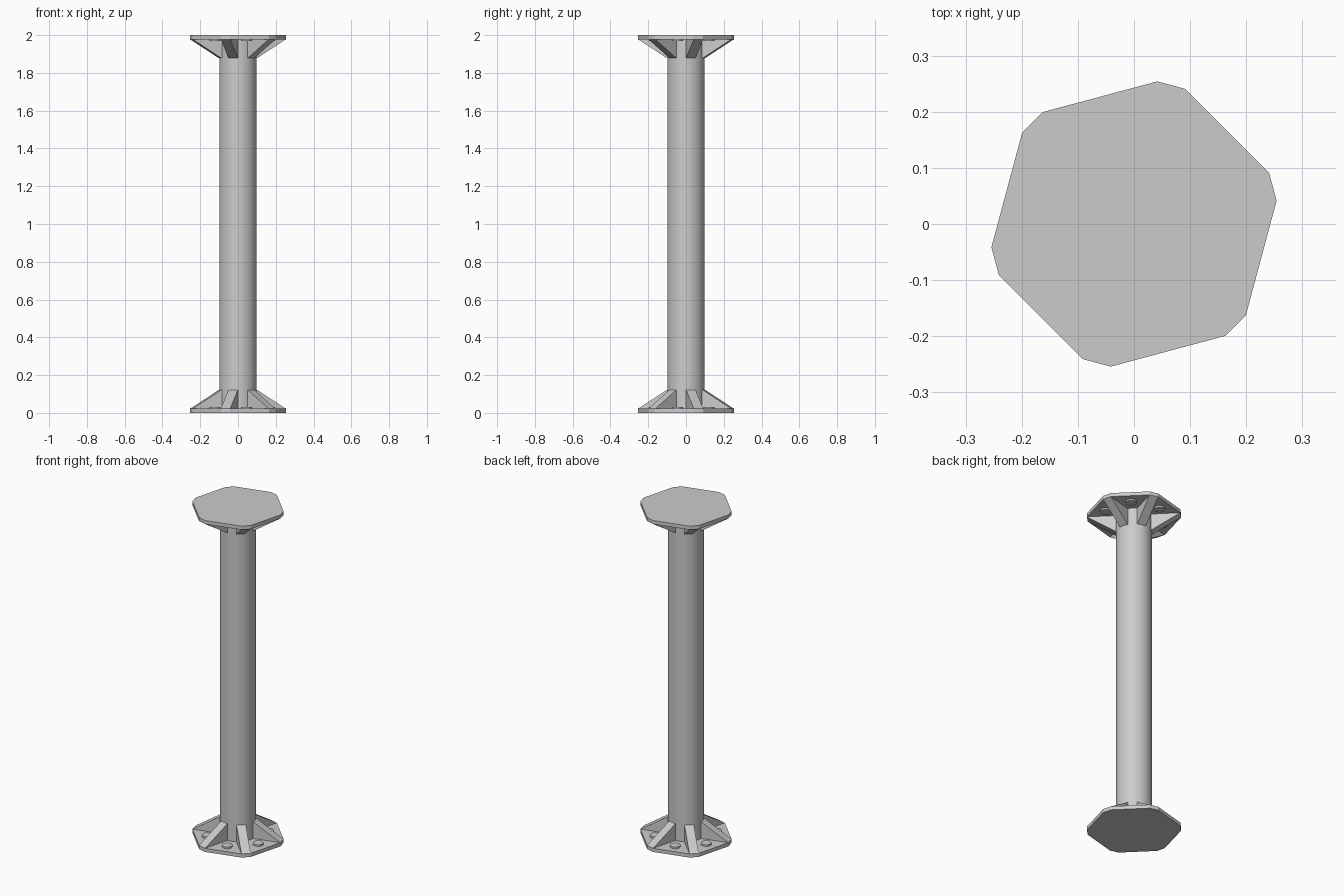
import bpy, bmesh
from math import radians, sin, cos
from mathutils import Matrix

if "Cube" in bpy.data.objects:
    bpy.data.objects.remove(bpy.data.objects["Cube"])

COL_R = 0.099      # column radius
PLATE_T = 0.022    # end plate thickness
CORNER_R = 0.2575  # plate corner radius
HALF_W = 0.0257    # half width of ribs and of the short plate edges
EDGE_R = (CORNER_R**2 - HALF_W**2) ** 0.5
RIB_TOP = 0.122
RIB_ANGLES = [15 + 60 * k for k in range(6)]


def prism(name, points, offset):
    """Extrude a closed 3D outline along an offset vector."""
    bm = bmesh.new()
    face = bm.faces.new([bm.verts.new(p) for p in points])
    ext = bmesh.ops.extrude_face_region(bm, geom=[face])
    verts = [v for v in ext["geom"] if isinstance(v, bmesh.types.BMVert)]
    bmesh.ops.translate(bm, vec=offset, verts=verts)
    bmesh.ops.recalc_face_normals(bm, faces=bm.faces)
    mesh = bpy.data.meshes.new(name)
    bm.to_mesh(mesh)
    bm.free()
    obj = bpy.data.objects.new(name, mesh)
    bpy.context.collection.objects.link(obj)
    return obj


def cylinder(name, radius, z0, z1, x=0, y=0, sides=32):
    bpy.ops.mesh.primitive_cylinder_add(vertices=sides, radius=radius, depth=z1 - z0,
                                        location=(x, y, (z0 + z1) / 2))
    obj = bpy.context.object
    obj.name = name
    bpy.ops.object.shade_smooth_by_angle(angle=radians(35))
    return obj


def place(obj, angle, top):
    """Turn a part around the column; mirror it to the top end if asked."""
    m = Matrix.Rotation(radians(angle), 4, 'Z')
    if top:
        m = Matrix.Translation((0, 0, 2)) @ Matrix.Diagonal((1, 1, -1, 1)) @ m
    obj.data.transform(m)
    if top:
        obj.data.flip_normals()


# Round column
cylinder("column", COL_R, PLATE_T / 2, 2 - PLATE_T / 2, sides=48)

for end, top in (("bottom", False), ("top", True)):
    # Hexagonal end plate with cut corners
    outline = []
    for a in RIB_ANGLES:
        c, s = cos(radians(a)), sin(radians(a))
        for w in (-HALF_W, HALF_W):
            outline.append((EDGE_R * c - w * s, EDGE_R * s + w * c, 0))
    place(prism(end + "_plate", outline, (0, 0, PLATE_T)), 0, top)

    for i, a in enumerate(RIB_ANGLES):
        # Sloped stiffening rib running out to each short edge
        side = [(COL_R - 0.02, -HALF_W, PLATE_T), (EDGE_R, -HALF_W, PLATE_T),
                (COL_R - 0.001, -HALF_W, RIB_TOP), (COL_R - 0.02, -HALF_W, RIB_TOP)]
        place(prism(f"{end}_rib_{i + 1}", side, (0, 2 * HALF_W, 0)), a, top)

        # Flat bolt head between the ribs
        b = radians(a + 30)
        z0, z1 = PLATE_T - 0.004, PLATE_T + 0.01
        if top:
            z0, z1 = 2 - z1, 2 - z0
        cylinder(f"{end}_bolt_{i + 1}", 0.029, z0, z1, 0.172 * cos(b), 0.172 * sin(b), 16)
